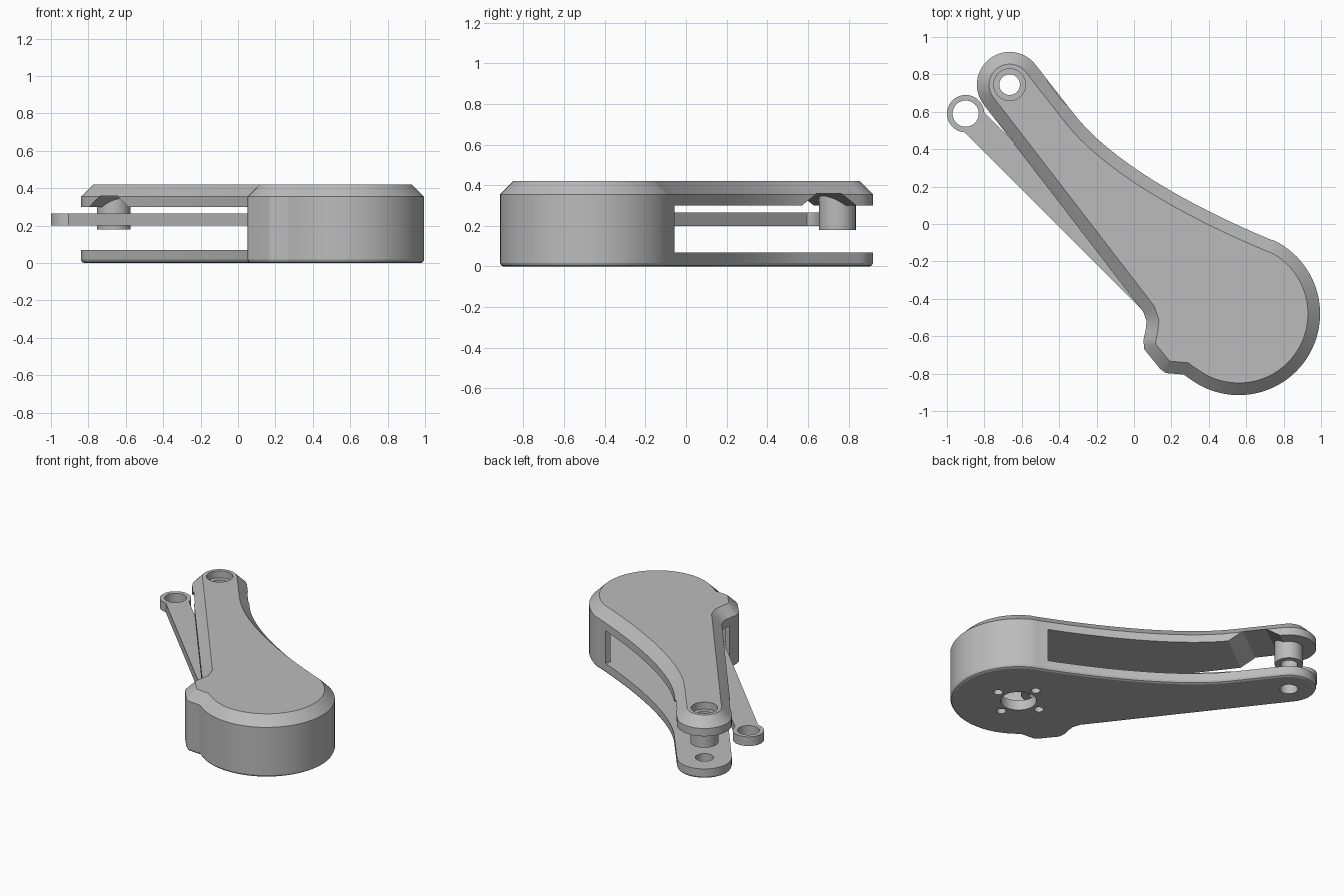
import bpy, bmesh
from math import sin, cos, radians
from mathutils import Vector
from mathutils.geometry import interpolate_bezier

cube = bpy.data.objects.get("Cube")
if cube:
    bpy.data.objects.remove(cube, do_unlink=True)

grey = bpy.data.materials.new("plain_grey")
grey.use_nodes = True
grey.diffuse_color = (0.5, 0.5, 0.5, 1)
grey.node_tree.nodes["Principled BSDF"].inputs["Base Color"].default_value = (0.5, 0.5, 0.5, 1)

TIP = Vector((-0.665, 0.745))
DRUM = Vector((0.56, -0.48))
ROD_END = Vector((-0.9, 0.59))
CRANK = Vector((0.3, -0.61))


def arc(centre, radius, start, end, steps):
    angles = [radians(start + (end - start) * i / steps) for i in range(steps + 1)]
    return [centre + radius * Vector((cos(a), sin(a))) for a in angles]


def circle(centre, radius, steps=48):
    return arc(centre, radius, 0, 360, steps)[:-1]


def inset(points, amount):
    """Move a counter-clockwise outline inward by an even distance."""
    result = []
    for i, p in enumerate(points):
        a = (p - points[i - 1]).normalized()
        b = (points[(i + 1) % len(points)] - p).normalized()
        na, nb = Vector((-a.y, a.x)), Vector((-b.y, b.x))
        n = (na + nb).normalized()
        result.append(p + n * amount / max(n.dot(na), 0.5))
    return result


def loft(name, outline, layers):
    """Stack inset copies of an outline; layers are (z, inset)."""
    bm = bmesh.new()
    rings = [[bm.verts.new((p.x, p.y, z)) for p in (inset(outline, d) if d else outline)]
             for z, d in layers]
    n = len(outline)
    for low, high in zip(rings, rings[1:]):
        for i in range(n):
            j = (i + 1) % n
            bm.faces.new((low[i], low[j], high[j], high[i]))
    bm.faces.new(rings[0][::-1])
    bm.faces.new(rings[-1])
    bmesh.ops.recalc_face_normals(bm, faces=bm.faces)
    mesh = bpy.data.meshes.new(name)
    bm.to_mesh(mesh)
    bm.free()
    obj = bpy.data.objects.new(name, mesh)
    bpy.context.collection.objects.link(obj)
    mesh.materials.append(grey)
    return obj


def activate(obj):
    bpy.ops.object.select_all(action='DESELECT')
    obj.select_set(True)
    bpy.context.view_layer.objects.active = obj


def cut(obj, cutter):
    mod = obj.modifiers.new("cut", 'BOOLEAN')
    mod.operation = 'DIFFERENCE'
    mod.solver = 'EXACT'
    mod.object = cutter
    activate(obj)
    bpy.ops.object.modifier_apply(modifier=mod.name)
    bpy.data.objects.remove(cutter, do_unlink=True)


def drill(obj, centre, radius, low=-0.1, high=0.6):
    cut(obj, loft("drill", circle(centre, radius), [(low, 0), (high, 0)]))


# Shared outline: arm tip, straight side, notched bump, drum, concave side
bump = [(0.05, -0.47), (0.067, -0.52), (0.062, -0.57), (0.05, -0.62), (0.055, -0.67),
        (0.14, -0.775), (0.17, -0.797), (0.265, -0.805)]
sweep = interpolate_bezier(Vector((0.735, -0.085)), Vector((0.36, 0.07)),
                           Vector((-0.12, 0.32)), Vector((-0.33, 0.6)), 18)
outline = (arc(TIP, 0.175, 37, 217, 24) + [Vector(p) for p in bump]
           + arc(DRUM, 0.435, 238, 424, 48) + [Vector((p[0], p[1])) for p in sweep])

# Base plate with rounded lower edge and screw holes
base = loft("base_plate", outline, [(0, 0.018), (0.006, 0.006), (0.018, 0), (0.07, 0)])
drill(base, TIP, 0.058)
drill(base, DRUM, 0.115)
for k in range(4):
    drill(base, arc(DRUM, 0.17, 90 * k, 360, 1)[0], 0.03)

# Chamfered top cover
cover = loft("top_cover", outline, [(0.30, 0), (0.355, 0), (0.42, 0.065)])
drill(cover, TIP, 0.085)

# Sloped channel across the underside of the cover, beside the pivot
along, across = Vector((0.6, -0.8)), Vector((0.8, 0.6))
mid = Vector((-0.55, 0.6))
channel = loft("channel", [mid + along * s + across * t for s, t in
                           ((-1, -1), (1, -1), (1, 1), (-1, 1))], [(0, 0), (1, 0)])
for v in channel.data.vertices:
    p = Vector((v.co.x, v.co.y)) - mid
    top = v.co.z > 0.5
    q = mid + along * p.dot(along) * (0.075 if top else 0.186) + across * p.dot(across) * 0.5
    v.co = (q.x, q.y, 0.36 if top else 0.29)
cut(cover, channel)

# Drum side wall, open toward the arm
facing = Vector((0.65, -0.76))
pairs = [(p, q) for p, q in zip(outline, inset(outline, 0.04))
         if (p - Vector((0.36, -0.28))).dot(facing) > 0]
wall = loft("drum_wall", [p for p, q in pairs] + [q for p, q in pairs][::-1],
            [(0.07, 0), (0.30, 0)])

# Hollow pivot post hanging from the cover
post = loft("pivot_post", circle(TIP, 0.09), [(0.18, 0), (0.37, 0)])
drill(post, TIP, 0.055)

# Connecting link with an eye at each end
link = loft("connecting_link", arc(ROD_END, 0.1, 3.6, 266.4, 32) + arc(CRANK, 0.1, 183.6, 446.4, 32),
            [(0.2, 0), (0.265, 0)])
drill(link, ROD_END, 0.07)
drill(link, CRANK, 0.05)

# Drive shaft inside the drum
shaft = loft("drive_shaft", circle(DRUM, 0.045), [(0.09, 0), (0.30, 0)])

for part in (base, cover, wall, post, link, shaft):
    activate(part)
    bpy.ops.object.shade_smooth_by_angle(angle=radians(25))
